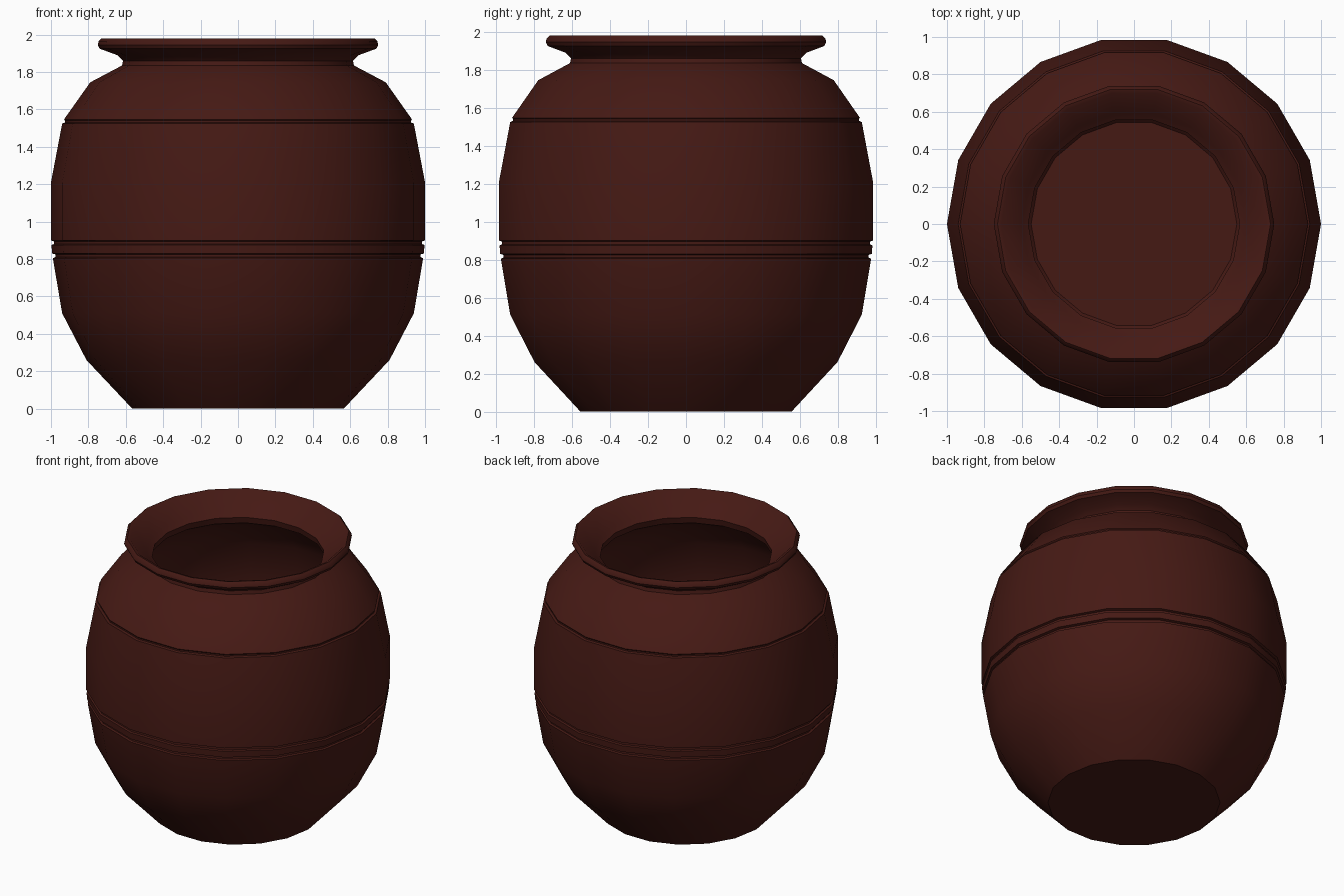
import bpy, bmesh, math

if "Cube" in bpy.data.objects:
    bpy.data.objects.remove(bpy.data.objects["Cube"])

SIDES = 18

# Outer wall, grooves, flared lip, then inner wall down to the floor: (radius, z)
profile = [
    (0.565, 0.0), (0.81, 0.26), (0.94, 0.51),
    (0.99, 0.805), (0.977, 0.81), (0.977, 0.825), (0.994, 0.83),
    (0.997, 0.875), (0.985, 0.88), (0.985, 0.895), (1.0, 0.90),
    (1.0, 1.21), (0.94, 1.525), (0.925, 1.53), (0.925, 1.54), (0.93, 1.547),
    (0.79, 1.745), (0.62, 1.835), (0.615, 1.86), (0.645, 1.89),
    (0.74, 1.925), (0.75, 1.945), (0.745, 1.965), (0.73, 1.98),
    (0.71, 1.975), (0.60, 1.87), (0.565, 1.845), (0.575, 1.80),
    (0.75, 1.70), (0.89, 1.51), (0.95, 1.21), (0.95, 0.88),
    (0.89, 0.52), (0.77, 0.29), (0.55, 0.06),
]

# Pot: lathe the profile and cap the base and the inner floor
bm = bmesh.new()
rings = []
for r, z in profile:
    rings.append([bm.verts.new((r * math.cos(math.tau * i / SIDES),
                                r * math.sin(math.tau * i / SIDES), z))
                  for i in range(SIDES)])
for a, b in zip(rings, rings[1:]):
    for i in range(SIDES):
        j = (i + 1) % SIDES
        bm.faces.new((a[i], a[j], b[j], b[i]))
bm.faces.new(rings[0][::-1])
bm.faces.new(rings[-1])
bmesh.ops.recalc_face_normals(bm, faces=bm.faces)

mesh = bpy.data.meshes.new("clay_pot")
bm.to_mesh(mesh)
bm.free()
pot = bpy.data.objects.new("clay_pot", mesh)
bpy.context.collection.objects.link(pot)

# Dark red clay
clay = bpy.data.materials.new("dark_clay")
clay.diffuse_color = (0.06, 0.01, 0.007, 1)
clay.use_nodes = True
clay.node_tree.nodes["Principled BSDF"].inputs["Base Color"].default_value = clay.diffuse_color
mesh.materials.append(clay)

# Soft shading with sharp grooves and rim
bpy.context.view_layer.objects.active = pot
pot.select_set(True)
bpy.ops.object.shade_smooth_by_angle(angle=math.radians(35))
